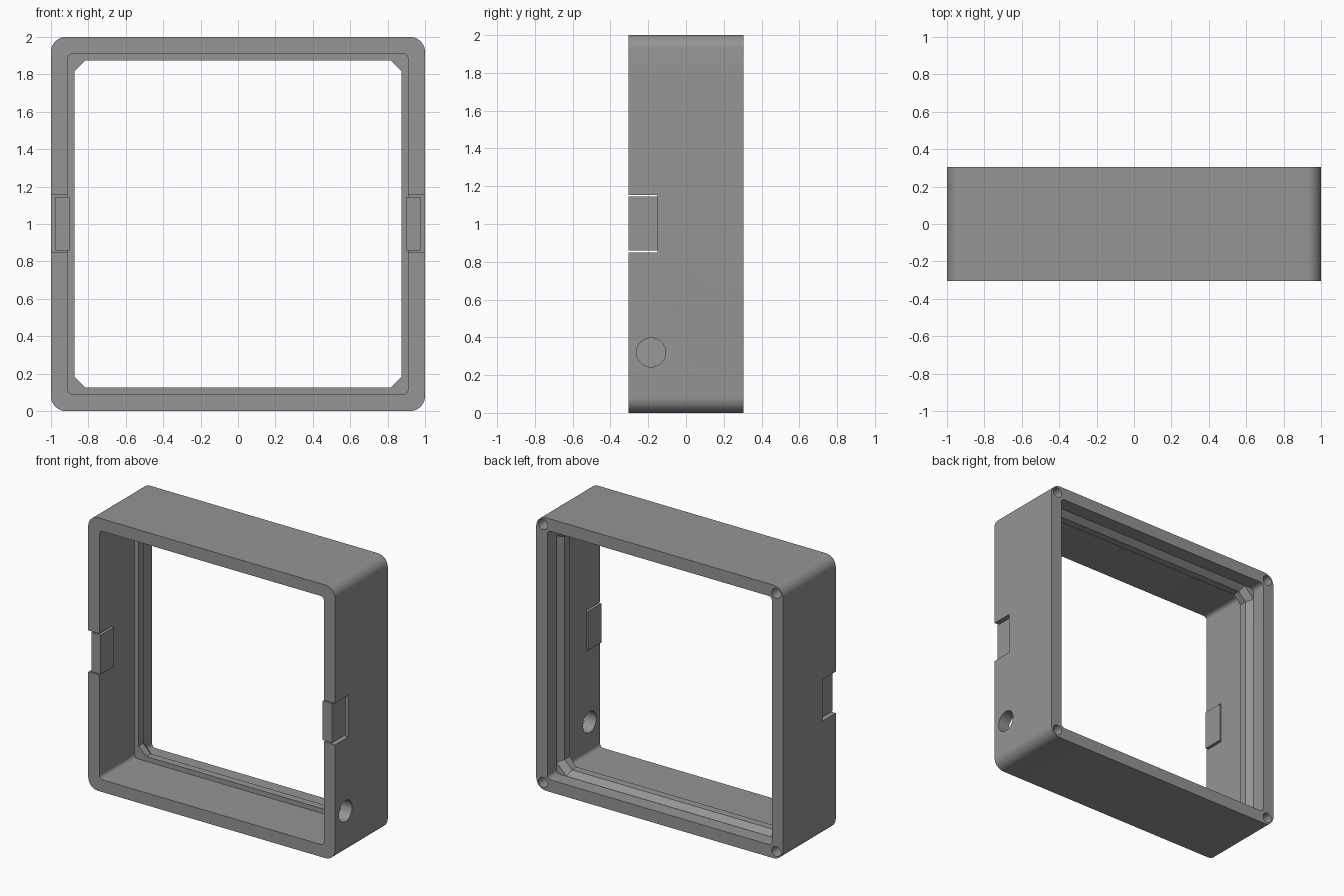
import bpy, bmesh, math
from mathutils import Matrix, Vector

if "Cube" in bpy.data.objects:
    bpy.data.objects.remove(bpy.data.objects["Cube"])

grey = bpy.data.materials.new("mid grey")
grey.diffuse_color = (0.30, 0.30, 0.30, 1)
grey.use_nodes = True
grey.node_tree.nodes["Principled BSDF"].inputs["Base Color"].default_value = grey.diffuse_color


def finish(name, bm):
    bmesh.ops.recalc_face_normals(bm, faces=bm.faces)
    mesh = bpy.data.meshes.new(name)
    bm.to_mesh(mesh)
    bm.free()
    mesh.materials.append(grey)
    ob = bpy.data.objects.new(name, mesh)
    bpy.context.collection.objects.link(ob)
    return ob


def square(half, corner, steps):
    """Square outline with rounded (steps > 1) or chamfered (steps = 1) corners."""
    pts = []
    for i, (sx, sz) in enumerate([(1, 1), (-1, 1), (-1, -1), (1, -1)]):
        for k in range(steps + 1):
            a = math.pi / 2 * (i + k / steps)
            pts.append((sx * (half - corner) + corner * math.cos(a),
                        1 + sz * (half - corner) + corner * math.sin(a)))
    return pts


def loft(name, sections):
    """Closed solid through (y, outline) sections."""
    bm = bmesh.new()
    rings = [[bm.verts.new((x, y, z)) for x, z in pts] for y, pts in sections]
    n = len(rings[0])
    for a, b in zip(rings, rings[1:]):
        for i in range(n):
            j = (i + 1) % n
            bm.faces.new((a[i], a[j], b[j], b[i]))
    bm.faces.new(rings[0])
    bm.faces.new(rings[-1])
    return finish(name, bm)


def box(name, lo, hi):
    bm = bmesh.new()
    lo, hi = Vector(lo), Vector(hi)
    mat = Matrix.Translation((lo + hi) / 2) @ Matrix.Diagonal((*(hi - lo), 1))
    bmesh.ops.create_cube(bm, size=1, matrix=mat)
    return finish(name, bm)


def cylinder(name, centre, radius, depth, axis, segments):
    bm = bmesh.new()
    rot = Matrix.Rotation(math.pi / 2, 4, axis)
    bmesh.ops.create_cone(bm, cap_ends=True, segments=segments, radius1=radius,
                          radius2=radius, depth=depth,
                          matrix=Matrix.Translation(centre) @ rot)
    return finish(name, bm)


# Outer frame
outer = square(1.0, 0.08, 12)
frame = loft("frame", [(-0.305, outer), (0.305, outer)])

# Front and back cavities, with the narrower bevelled lip left between them
cavity = square(0.91, 0.03, 8)
throat = square(0.875, 0.06, 1)
cutters = [
    loft("front_cavity", [(-0.4, cavity), (0.10, cavity)]),
    loft("lip_opening", [(0.0, throat), (0.155, throat),
                         (0.1995, square(0.9096, 0.08, 1))]),
    loft("back_cavity", [(0.199, cavity), (0.4, cavity)]),
    # Cable hole in the right wall
    cylinder("cable_hole", (0.95, -0.185, 0.32), 0.077, 0.3, 'Y', 48),
]

for s in (-1, 1):
    # Clip notch in each side wall
    xs = sorted((s * 0.85, s * 1.1))
    cutters.append(box("clip_notch", (xs[0], -0.4, 0.85), (xs[1], -0.15, 1.154)))
    # Blind screw holes in the back corners
    for t in (-1, 1):
        cutters.append(cylinder("screw_hole", (s * 0.945, 0.255, 1 + t * 0.945),
                                0.037, 0.3, 'X', 24))

for cutter in cutters:
    mod = frame.modifiers.new("cut", 'BOOLEAN')
    mod.operation = 'DIFFERENCE'
    mod.solver = 'EXACT'
    mod.object = cutter
    bpy.context.view_layer.objects.active = frame
    bpy.ops.object.modifier_apply(modifier=mod.name)
    bpy.data.objects.remove(cutter)

# Clip blocks set in the notches
for s, side in ((-1, "left"), (1, "right")):
    xs = sorted((s * 0.90, s * 0.975))
    box(side + "_clip", (xs[0], -0.305, 0.859), (xs[1], -0.15, 1.145))

# Smooth rounded corners and holes, crisp edges elsewhere
bpy.ops.object.select_all(action='DESELECT')
frame.select_set(True)
bpy.context.view_layer.objects.active = frame
bpy.ops.object.shade_smooth_by_angle(angle=math.radians(30))
